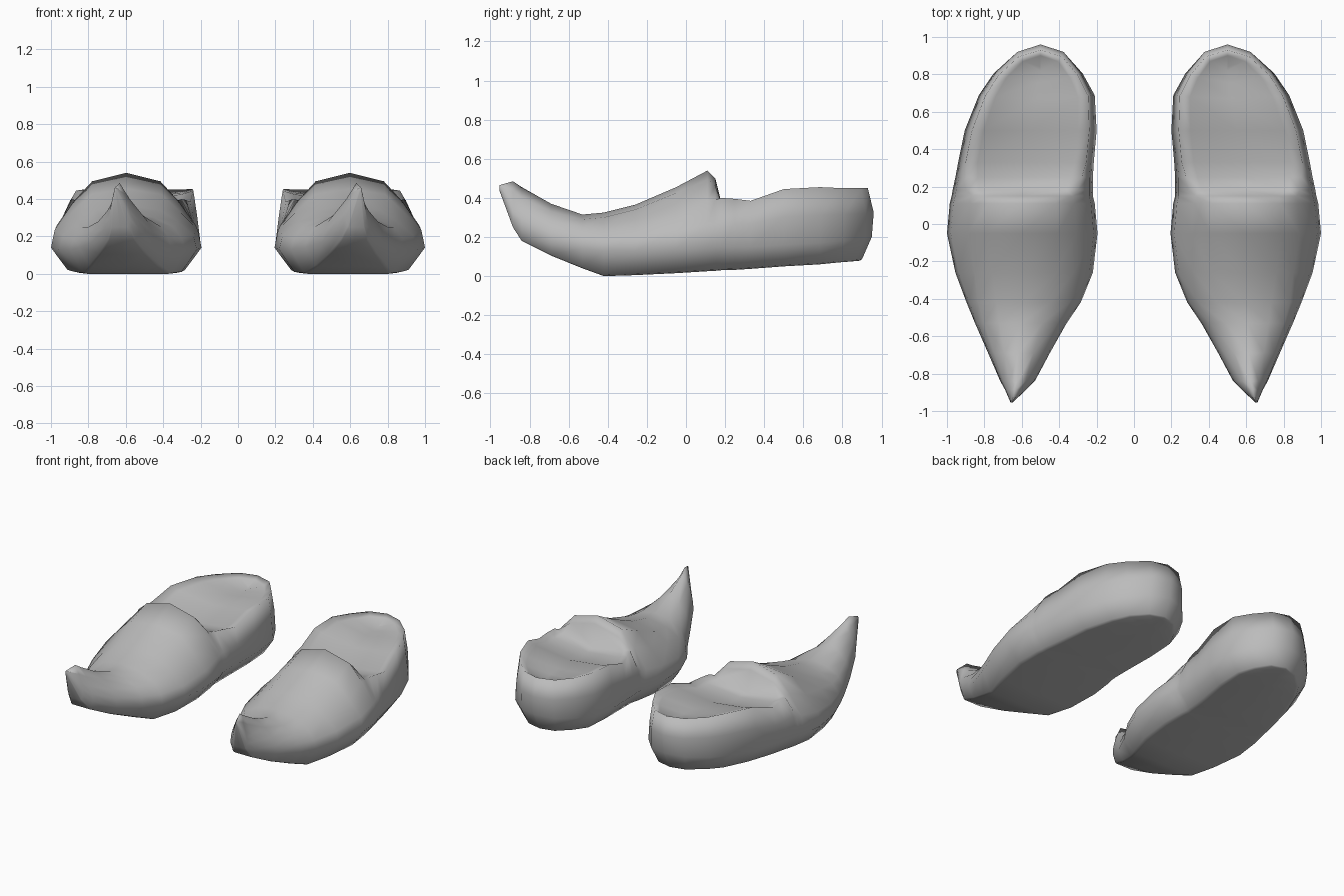
import bpy
import bmesh

old = bpy.data.objects.get("Cube")
if old:
    bpy.data.objects.remove(old, do_unlink=True)

# One plain grey for the whole pair
grey = bpy.data.materials.new("plain_grey")
grey.use_nodes = True
colour = (0.5, 0.5, 0.5, 1)
grey.diffuse_color = colour
grey.node_tree.nodes["Principled BSDF"].inputs["Base Color"].default_value = colour

# Closed front: y, inner x, outer x, then heights of sole, bulge, shoulder, upper, ridge
FRONT = [
    (-.955, .65, .66, .44, .45, .46, .46, .465),
    (-.885, .575, .69, .25, .29, .37, .43, .485),
    (-.84, .53, .715, .18, .24, .34, .40, .455),
    (-.69, .45, .78, .105, .17, .28, .33, .37),
    (-.53, .36, .85, .04, .14, .25, .29, .315),
    (-.42, .285, .895, 0, .13, .25, .30, .325),
    (-.26, .22, .955, .005, .13, .28, .34, .365),
    (-.05, .195, 1, .015, .14, .33, .425, .455),
    (.11, .21, .985, .025, .14, .39, .495, .54),
    (.15, .22, .975, .027, .15, .39, .46, .5),
]

# Open back: y, inner x, outer x, then heights of sole, bulge, rim
BACK = [
    (.18, .22, .97, .03, .15, .4),
    (.25, .22, .955, .032, .15, .395),
    (.33, .215, .94, .037, .15, .385),
    (.5, .2, .905, .05, .16, .445),
    (.69, .21, .83, .06, .17, .455),
    (.81, .275, .75, .07, .18, .45),
    (.92, .37, .63, .077, .19, .45),
    (.96, .5, .5, .08, .2, .45),
]


def half_section(row, is_open):
    """Points (width fraction, y, z) from the sole middle up to the top middle."""
    y, xi, xo, sole, bulge, rim = row[:6]
    heel = max(0, (y - .5) / .46) ** 2
    if is_open:
        # Shallow insole dished just below the rim
        wide = .78 if y < .2 else .84 if y < .3 else .89
        top = [(wide, y - .03 * heel, rim),
               (.8 * wide, y - .06 * heel, rim - .02),
               (0, y - .12 * heel, rim - .05)]
    else:
        top = [(.8 if y < -.4 else .72, y, rim),
               (.47, y, row[6]), (0, y, row[7])]
    return [(0, y - .06 * heel, sole),
            (.7, y - .07 * heel, sole),
            (.78, y - .06 * heel, sole + .006),
            (1, y - .01 * heel, bulge),
            (.95, y, bulge + .5 * (rim - bulge))] + top


def build_shoe(name, side):
    bm = bmesh.new()
    rings = []
    for row, is_open in [(r, False) for r in FRONT] + [(r, True) for r in BACK]:
        half = half_section(row, is_open)
        loop = half + [(-u, y, z) for u, y, z in half[-2:0:-1]]
        mid, width = (row[1] + row[2]) / 2, (row[2] - row[1]) / 2
        rings.append([bm.verts.new((side * (mid + u * width), y, z))
                      for u, y, z in loop])
    # Skin between neighbouring sections
    for a, b in zip(rings, rings[1:]):
        for i in range(len(a)):
            j = (i + 1) % len(a)
            bm.faces.new((a[i], a[j], b[j], b[i]))
    # Close the toe tip, and weld the heel where its section has no width
    bm.faces.new(rings[0])
    bmesh.ops.remove_doubles(bm, verts=bm.verts, dist=.0005)
    bmesh.ops.recalc_face_normals(bm, faces=bm.faces)
    for face in bm.faces:
        face.smooth = True
    mesh = bpy.data.meshes.new(name)
    bm.to_mesh(mesh)
    bm.free()
    mesh.materials.append(grey)
    bpy.context.collection.objects.link(bpy.data.objects.new(name, mesh))


build_shoe("left_shoe", 1)
build_shoe("right_shoe", -1)
